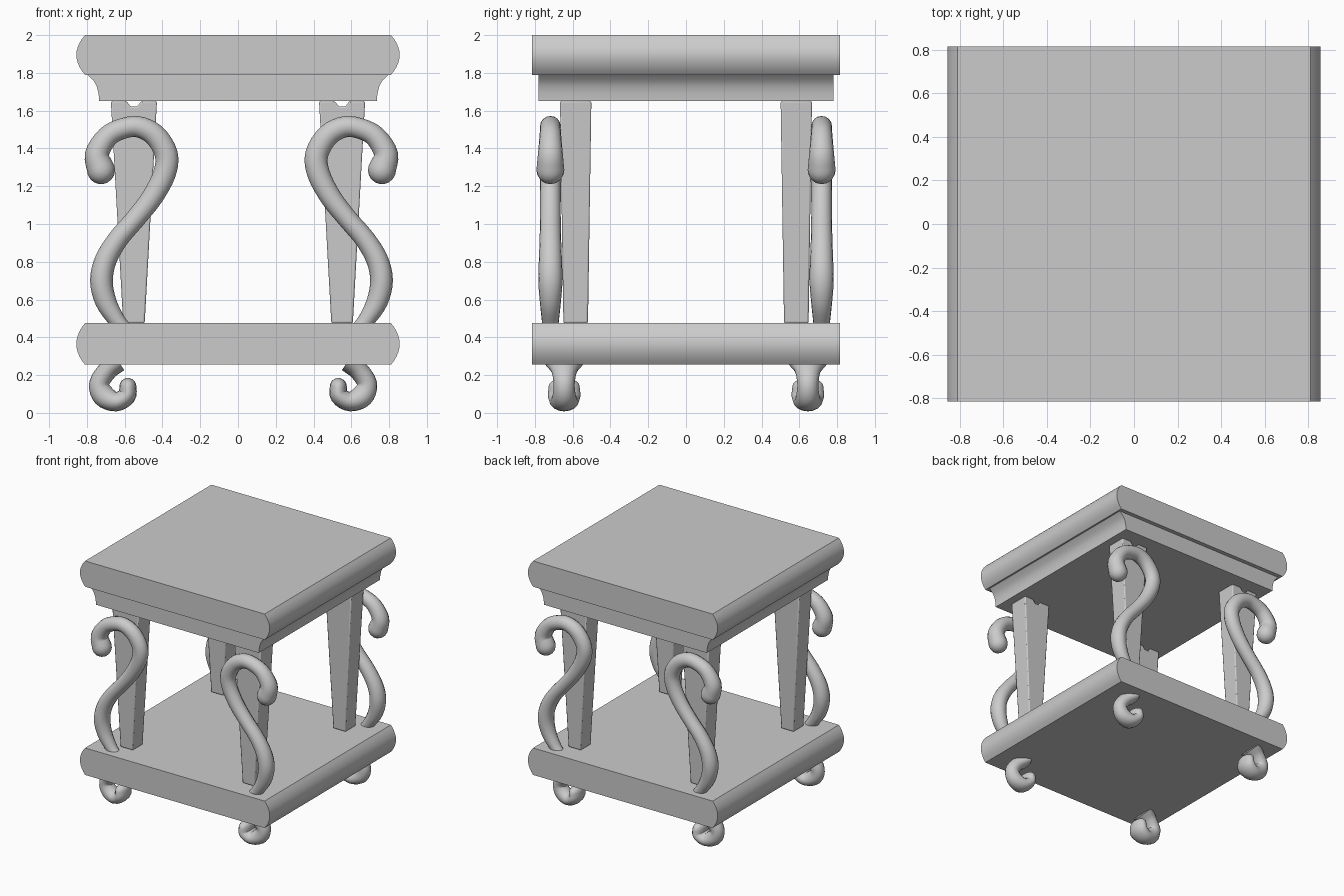
import bpy, bmesh, math
from mathutils import Vector

if "Cube" in bpy.data.objects:
    bpy.data.objects.remove(bpy.data.objects["Cube"])


def finish(name, bm, bevel=0, angle=40):
    bmesh.ops.recalc_face_normals(bm, faces=bm.faces)
    me = bpy.data.meshes.new(name)
    bm.to_mesh(me)
    bm.free()
    ob = bpy.data.objects.new(name, me)
    bpy.context.collection.objects.link(ob)
    if bevel:
        mod = ob.modifiers.new("Bevel", 'BEVEL')
        mod.width = bevel
        mod.segments = 2
    bpy.ops.object.select_all(action='DESELECT')
    ob.select_set(True)
    bpy.context.view_layer.objects.active = ob
    bpy.ops.object.shade_smooth_by_angle(angle=math.radians(angle))
    return ob


def prism(name, outline, half_y, centre=(0, 0), bevel=0):
    """Extrude an x-z outline along y; half_y(z) gives the half depth."""
    bm = bmesh.new()
    cx, cy = centre
    rows = [[bm.verts.new((cx + x, cy + s * half_y(z), z)) for x, z in outline]
            for s in (-1, 1)]
    n = len(outline)
    bm.faces.new(rows[0])
    bm.faces.new(rows[1])
    for i in range(n):
        j = (i + 1) % n
        bm.faces.new((rows[0][i], rows[0][j], rows[1][j], rows[1][i]))
    return finish(name, bm, bevel)


def spline(keys, steps=4):
    """Catmull-Rom through tuples of any size."""
    pts = [Vector(k) for k in keys]
    pts = [2 * pts[0] - pts[1]] + pts + [2 * pts[-1] - pts[-2]]
    out = []
    for a, b, c, d in zip(pts, pts[1:], pts[2:], pts[3:]):
        for k in range(steps):
            t = k / steps
            out.append(0.5 * (2 * b + (c - a) * t + (2 * a - 5 * b + 4 * c - d) * t * t
                              + (3 * b - a - 3 * c + d) * t ** 3))
    return out + [pts[-2]]


def sweep(name, keys, y, mirror, shift, sides=16):
    """Tube along (x, z, in-plane radius, y radius) keys; rounded first end."""
    path = spline(keys)
    rings = []
    for i, p in enumerate(path):
        a, b = path[max(i - 1, 0)], path[min(i + 1, len(path) - 1)]
        t = Vector((b[0] - a[0], b[1] - a[1])).normalized()
        if i == 0:
            for f in (80, 60, 40, 20):
                s, c = math.sin(math.radians(f)), math.cos(math.radians(f))
                rings.append((p[0] - t.x * p[2] * s, p[1] - t.y * p[2] * s, t, p[2] * c, p[3] * c))
        rings.append((p[0], p[1], t, p[2], p[3]))
    bm = bmesh.new()
    loops = []
    for x, z, t, r, ry in rings:
        loop = []
        for k in range(sides):
            u = 2 * math.pi * k / sides
            q = r * math.cos(u)
            loop.append(bm.verts.new((mirror * (x - t.y * q) + shift, y + ry * math.sin(u), z + t.x * q)))
        loops.append(loop)
    for l0, l1 in zip(loops, loops[1:]):
        for k in range(sides):
            j = (k + 1) % sides
            bm.faces.new((l0[k], l0[j], l1[j], l1[k]))
    bm.faces.new(loops[0])
    bm.faces.new(loops[-1])
    return finish(name, bm, angle=60)


def mirrored(side):
    return side + [(-x, z) for x, z in reversed(side)]


# top and lower shelf slabs with bullnosed sides
for name, z0, z1 in (("table_top", 1.79, 2.0), ("lower_shelf", 0.255, 0.475)):
    side = [(0.81 + 0.046 * math.sin(math.pi * i / 10) ** 0.85, z0 + (z1 - z0) * i / 10)
            for i in range(11)]
    prism(name, mirrored(side), lambda z: 0.814)

# cove moulding under the top
cove = [(0.735, 1.65), (0.738, 1.69), (0.748, 1.73), (0.765, 1.76), (0.797, 1.79)]
prism("cove_moulding", mirrored(cove), lambda z: 0.78)

# tapered leg outline with a notch in the top
leg = mirrored([(0.057, 0.475), (0.122, 1.65), (0.038, 1.65), (0.018, 1.622)])

# decorative S scroll: x, z, in-plane radius, y radius
scroll = [(-.725, 1.285, .074, .074), (-.746, 1.37, .064, .066), (-.693, 1.46, .057, .058),
          (-.62, 1.502, .055, .055), (-.53, 1.515, .056, .055), (-.44, 1.47, .059, .056),
          (-.38, 1.37, .061, .056), (-.39, 1.265, .06, .056), (-.455, 1.14, .056, .055),
          (-.545, 1.025, .053, .055), (-.635, .92, .054, .057), (-.70, .81, .058, .061),
          (-.723, .70, .06, .064), (-.70, .59, .056, .056), (-.645, .495, .045, .046),
          (-.60, .44, .04, .04)]

# curled foot, from the tip up to the shelf
foot = [(-.583, .14, .045, .082), (-.588, .09, .048, .086), (-.645, .06, .052, .075),
        (-.71, .09, .06, .062), (-.735, .155, .053, .056), (-.69, .225, .052, .07),
        (-.63, .268, .05, .105)]

for lr, m in (("left", -1), ("right", 1)):
    for fb, s in (("front", -1), ("back", 1)):
        prism(f"{fb}_{lr}_leg", leg, lambda z: 0.065 + 0.018 * (z - 0.475) / 1.175,
              (m * 0.551, s * 0.584), 0.008)
        right = m > 0
        sweep(f"{fb}_{lr}_scroll", scroll, s * 0.718, -m, 0.037 if right else 0)
        sweep(f"{fb}_{lr}_foot", foot, s * 0.645, -m, -0.052 if right else 0)
